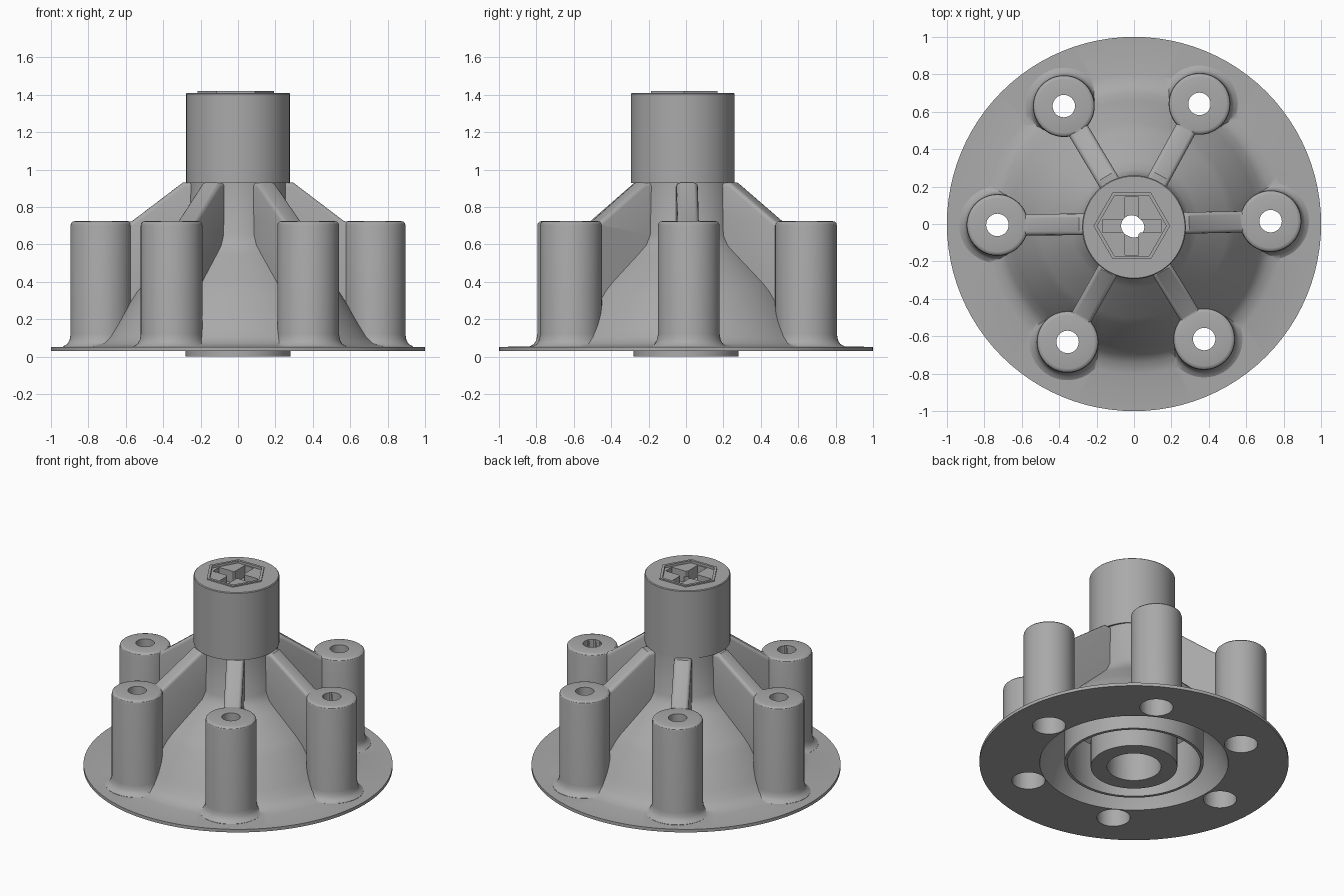
import bpy, bmesh, math
from mathutils import Matrix

if "Cube" in bpy.data.objects:
    bpy.data.objects.remove(bpy.data.objects["Cube"])

grey = bpy.data.materials.new("cast_grey")
grey.diffuse_color = (0.40, 0.40, 0.40, 1)
grey.use_nodes = True
grey.node_tree.nodes["Principled BSDF"].inputs["Base Color"].default_value = grey.diffuse_color


def make_object(name, bm):
    bmesh.ops.recalc_face_normals(bm, faces=bm.faces[:])
    mesh = bpy.data.meshes.new(name)
    bm.to_mesh(mesh)
    bm.free()
    mesh.materials.append(grey)
    ob = bpy.data.objects.new(name, mesh)
    bpy.context.collection.objects.link(ob)
    return ob


def lathe(name, profile, x=0, y=0, steps=96, closed=False):
    """Revolve (radius, z) points; open profiles start and end on the axis."""
    bm = bmesh.new()
    vs = [bm.verts.new((r, 0, z)) for r, z in profile]
    es = [bm.edges.new(p) for p in zip(vs, vs[1:])]
    if closed:
        es.append(bm.edges.new((vs[-1], vs[0])))
    bmesh.ops.spin(bm, geom=vs + es, cent=(0, 0, 0), axis=(0, 0, 1),
                   angle=2 * math.pi, steps=steps, use_merge=True)
    bmesh.ops.remove_doubles(bm, verts=bm.verts[:], dist=1e-5)
    bmesh.ops.translate(bm, verts=bm.verts[:], vec=(x, y, 0))
    return make_object(name, bm)


def rib(name, angle, width):
    """Sloping web, drawn in the radius-z plane and given thickness."""
    side = [(0.20, 0.93), (0.295, 0.93), (0.565, 0.725), (0.66, 0.70),
            (0.66, 0.12), (0.54, 0.30), (0.32, 0.54), (0.20, 0.58)]
    bm = bmesh.new()
    f = bm.faces.new([bm.verts.new((r, -width / 2, z)) for r, z in side])
    out = bmesh.ops.extrude_face_region(bm, geom=[f])
    moved = [v for v in out["geom"] if isinstance(v, bmesh.types.BMVert)]
    bmesh.ops.translate(bm, verts=moved, vec=(0, width, 0))
    # round the long upper edges
    top = [e for e in bm.edges if abs(e.verts[0].co.y - e.verts[1].co.y) < 1e-5
           and min(v.co.z for v in e.verts) > 0.69]
    bmesh.ops.bevel(bm, geom=top, offset=0.022, segments=3, profile=0.5,
                    affect='EDGES')
    bmesh.ops.rotate(bm, verts=bm.verts[:], cent=(0, 0, 0),
                     matrix=Matrix.Rotation(angle, 3, 'Z'))
    return make_object(name, bm)


def box(name, sx, sy, sz, loc):
    bm = bmesh.new()
    bmesh.ops.create_cube(bm, size=1)
    bmesh.ops.scale(bm, verts=bm.verts[:], vec=(sx, sy, sz))
    bmesh.ops.translate(bm, verts=bm.verts[:], vec=loc)
    return make_object(name, bm)


def combine(target, tool, operation):
    m = target.modifiers.new("combine", 'BOOLEAN')
    m.object, m.operation, m.solver = tool, operation, 'EXACT'
    dg = bpy.context.evaluated_depsgraph_get()
    mesh = bpy.data.meshes.new_from_object(target.evaluated_get(dg))
    target.modifiers.clear()
    target.data = mesh
    bpy.data.objects.remove(tool)


def smooth(ob):
    bpy.ops.object.select_all(action='DESELECT')
    ob.select_set(True)
    bpy.context.view_layer.objects.active = ob
    bpy.ops.object.shade_smooth_by_angle(angle=math.radians(32))


# flange, cone and core as one solid of revolution
casting = lathe("flanged_cone", [
    (0, 0), (0.28, 0), (0.28, 0.03), (1, 0.03), (1, 0.052), (0.80, 0.055),
    (0.74, 0.07), (0.70, 0.105), (0.66, 0.165), (0.54, 0.35), (0.50, 0.395),
    (0.34, 0.545), (0.29, 0.595), (0.265, 0.65), (0.258, 0.93), (0, 0.93)])

# six bolt posts with flared feet and rounded rims, each tied in by a rib
posts = [(0.73, 0.015), (0.35, 0.642), (-0.375, 0.63),
         (-0.73, -0.005), (-0.355, -0.63), (0.375, -0.615)]
for x, y in posts:
    foot = [(0, 0.04), (0.205, 0.04), (0.205, 0.055), (0.182, 0.068),
            (0.170, 0.09), (0.165, 0.12), (0.165, 0.70)]
    rim = [(0.143 + 0.022 * math.cos(a), 0.702 + 0.022 * math.sin(a))
           for a in (math.pi / 6, math.pi / 3, math.pi / 2)]
    combine(casting, rib("rib", math.atan2(y, x), 0.115), 'UNION')
    combine(casting, lathe("post", foot + rim + [(0, 0.724)], x, y, 48), 'UNION')

# hollows underneath, leaving a thin ring and the central boss
combine(casting, lathe("outer_hollow", [
    (0.45, -0.1), (0.61, -0.1), (0.61, 0.03), (0.565, 0.17), (0.46, 0.33),
    (0.45, 0.34)], closed=True), 'DIFFERENCE')
combine(casting, lathe("inner_hollow", [
    (0.28, -0.1), (0.43, -0.1), (0.43, 0.36), (0.28, 0.48)],
    closed=True), 'DIFFERENCE')
combine(casting, lathe("bore", [(0, -0.1), (0.175, -0.1), (0.175, 1), (0, 1)],
                       steps=64), 'DIFFERENCE')

# stepped bolt holes
for x, y in posts:
    combine(casting, lathe("bolt_hole", [
        (0, -0.1), (0.108, -0.1), (0.108, 0.60), (0.06, 0.60), (0.06, 0.8),
        (0, 0.8)], x, y, 32), 'DIFFERENCE')
smooth(casting)

# barrel with a closed, pierced top
cy = -0.017
barrel = lathe("barrel", [
    (0.175, 0.928), (0.277, 0.928), (0.277, 1.405), (0.272, 1.41),
    (0.055, 1.41), (0.055, 1.25), (0.175, 1.25)], 0, cy, closed=True)
# hexagonal raised rim, recessed floor and cross-shaped socket
hx, hy = -0.012, -0.01
for r, z0, z1, op in ((0.205, 1.36, 1.419, 'UNION'),
                      (0.185, 1.402, 1.5, 'DIFFERENCE')):
    hexagon = lathe("hexagon", [(0, z0), (r, z0), (r, z1), (0, z1)], hx, hy, 6)
    combine(barrel, hexagon, op)
for sx, sy in ((0.31, 0.07), (0.07, 0.31)):
    combine(barrel, box("slot", sx, sy, 0.2, (hx, hy, 1.42)), 'DIFFERENCE')
combine(barrel, lathe("pin_hole", [(0, 1.1), (0.057, 1.1), (0.057, 1.6),
                                   (0, 1.6)], hx, hy, 32), 'DIFFERENCE')
smooth(barrel)
